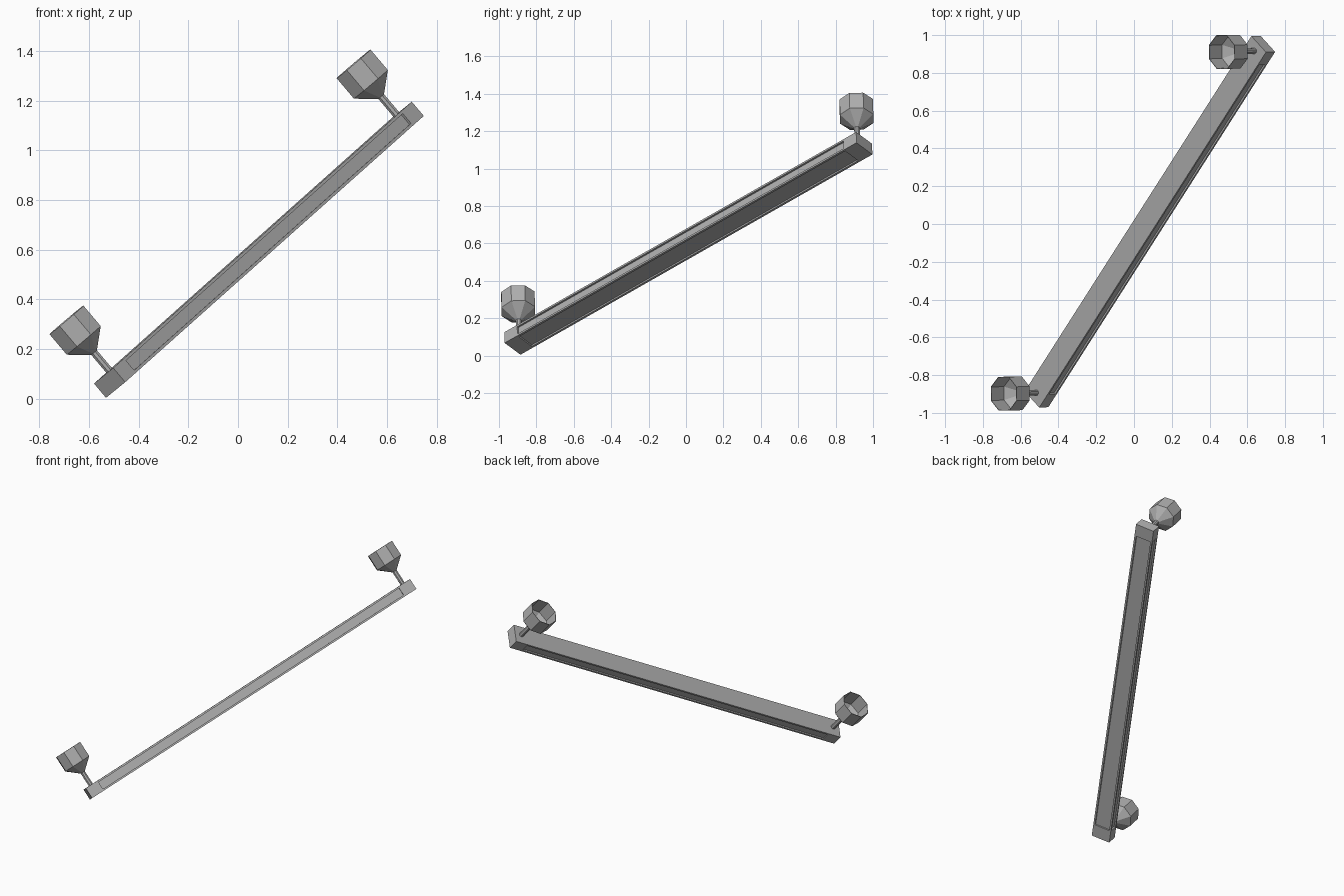
import bpy, bmesh, math
from mathutils import Matrix, Vector

cube = bpy.data.objects.get("Cube")
if cube:
    bpy.data.objects.remove(cube, do_unlink=True)

grey = bpy.data.materials.new("plain grey")
grey.use_nodes = True
grey.diffuse_color = (0.43, 0.43, 0.43, 1)
grey.node_tree.nodes["Principled BSDF"].inputs["Base Color"].default_value = grey.diffuse_color

# Tilted frame of the rail: x across, y along, z out of its top face
along = Vector((1.155, 1.81, 1.03)).normalized()
out = Vector((-0.63, 0, 0.775))
out = (out - along * out.dot(along)).normalized()
across = along.cross(out)
frame = Matrix((across, along, out)).transposed().to_4x4()
frame.translation = (0.084, 0.0125, 0.6)

LENGTH, HALF_W, HALF_T, BLOCK = 2.475, 0.0655, 0.0375, 0.09
POST_Y = 1.19


def finish(name, bm, place):
    bmesh.ops.remove_doubles(bm, verts=bm.verts, dist=0.0001)
    bmesh.ops.recalc_face_normals(bm, faces=bm.faces)
    mesh = bpy.data.meshes.new(name)
    bm.to_mesh(mesh)
    bm.free()
    mesh.materials.append(grey)
    obj = bpy.data.objects.new(name, mesh)
    obj.matrix_world = place
    bpy.context.collection.objects.link(obj)


def extrude_profile(name, points, start, end):
    bm = bmesh.new()
    face = bm.faces.new([bm.verts.new((x, start, z)) for x, z in points])
    new = bmesh.ops.extrude_face_region(bm, geom=[face], use_keep_orig=True)["geom"]
    verts = [v for v in new if isinstance(v, bmesh.types.BMVert)]
    bmesh.ops.translate(bm, verts=verts, vec=(0, end - start, 0))
    finish(name, bm, frame)


def lathe(name, profile, sides, place):
    bm = bmesh.new()
    turn = math.tau / sides
    rings = []
    for r, z in profile:
        rings.append([bm.verts.new((r * math.cos((i + 0.5) * turn),
                                    r * math.sin((i + 0.5) * turn), z)) for i in range(sides)])
    for a, b in zip(rings, rings[1:]):
        for i in range(sides):
            j = (i + 1) % sides
            bm.faces.new((a[i], a[j], b[j], b[i]))
    finish(name, bm, place)


# Long rail with shallow channels in its sides and underside
lip, depth = 0.012, 0.01
half = [(HALF_W, HALF_T), (HALF_W, HALF_T - lip), (HALF_W - depth, HALF_T - lip),
        (HALF_W - depth, lip - HALF_T), (HALF_W, lip - HALF_T), (HALF_W, -HALF_T),
        (HALF_W - lip, -HALF_T), (HALF_W - lip, depth - HALF_T)]
rail = half + [(-x, z) for x, z in reversed(half)]
inner = LENGTH / 2 - BLOCK
extrude_profile("rail", rail, -inner, inner)

# Solid end blocks
box = [(HALF_W, HALF_T), (HALF_W, -HALF_T), (-HALF_W, -HALF_T), (-HALF_W, HALF_T)]
extrude_profile("lower_end_block", box, -LENGTH / 2, -inner)
extrude_profile("upper_end_block", box, inner, LENGTH / 2)

# Open faceted cups on thin stems; the facets face across the tilt
R, stem, wall = 0.0965, 0.016, 0.003
cup = [(0, -0.005), (stem, -0.005), (stem, 0.095), (R, 0.16), (R, 0.267),
       (R - wall, 0.267), (R - wall, 0.162), (stem - wall, 0.099), (0, 0.099)]
side = Vector((0, 1, 0))
side = (side - out * side.dot(out)).normalized()
cup_frame = Matrix((side.cross(out), side, out)).transposed().to_4x4()
for name, y in (("lower_cup", -POST_Y), ("upper_cup", POST_Y)):
    cup_frame.translation = frame @ Vector((0, y, HALF_T))
    lathe(name, cup, 8, cup_frame.copy())
